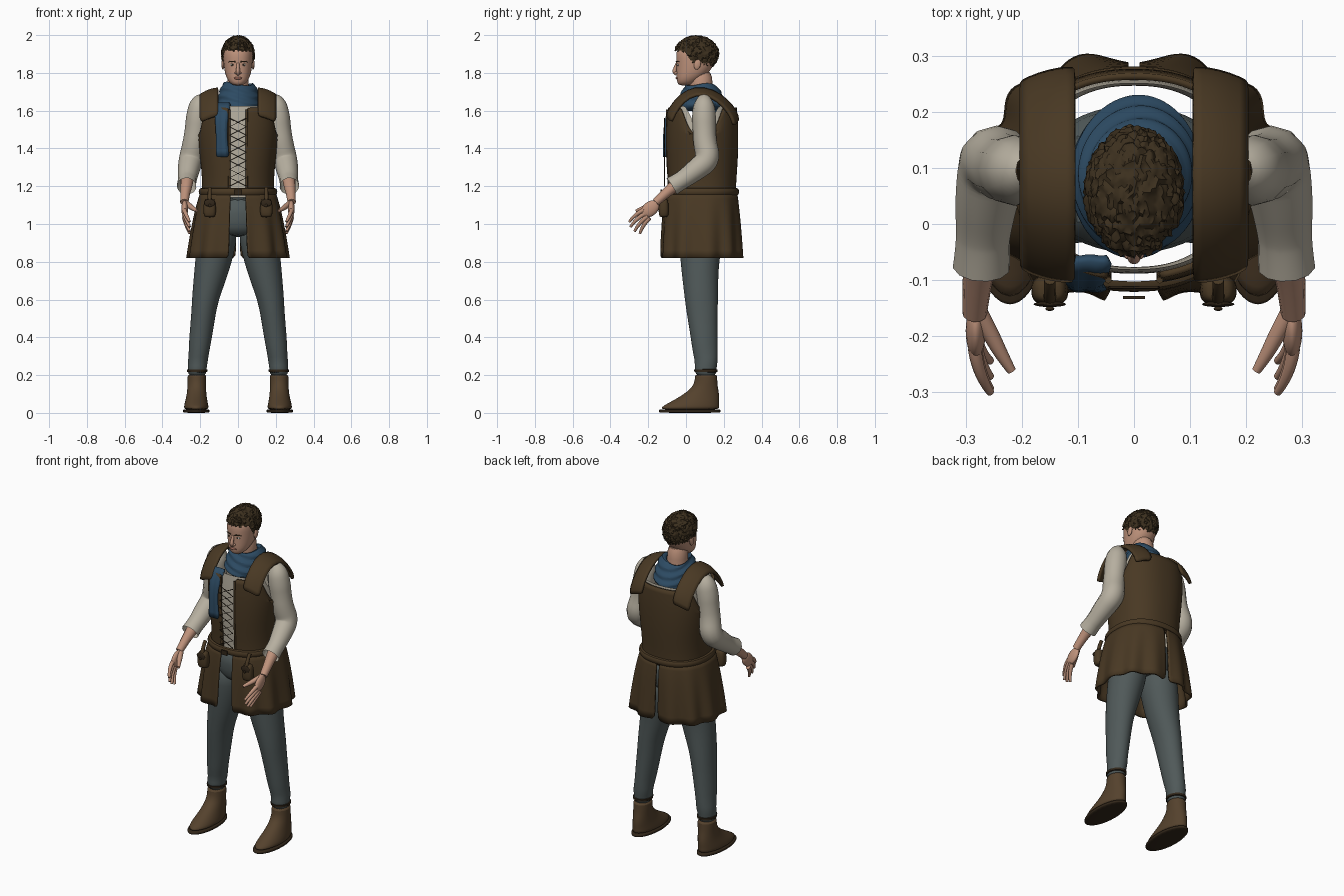
import bpy, bmesh, math, random
from mathutils import Vector, Matrix

random.seed(4)
if "Cube" in bpy.data.objects:
    bpy.data.objects.remove(bpy.data.objects["Cube"])


def material(name, *rgb):
    m = bpy.data.materials.new(name)
    m.use_nodes = True
    m.diffuse_color = (*rgb, 1)
    bsdf = m.node_tree.nodes["Principled BSDF"]
    bsdf.inputs["Base Color"].default_value = (*rgb, 1)
    bsdf.inputs["Roughness"].default_value = 0.8
    return m


LEATHER = material("brown leather", .066, .040, .017)
DARK = material("dark leather", .032, .020, .010)
BOOT = material("boot leather", .090, .054, .026)
CLOTH = material("grey trousers", .080, .100, .100)
LINEN = material("beige linen", .47, .43, .35)
SKIN = material("skin", .52, .29, .20)
BLUE = material("blue scarf", .026, .070, .125)
HAIR = material("dark brown hair", .045, .029, .013)
LIPS = material("lips", .33, .14, .10)
WHITE = material("eye white", .55, .52, .48)


def finish(name, mesh, mat, mirror=False, thick=0, sub=0):
    """Link a mesh as an object with smooth shading and modifiers."""
    ob = bpy.data.objects.new(name, mesh)
    bpy.context.scene.collection.objects.link(ob)
    mesh.materials.clear()
    mesh.materials.append(mat)
    bpy.ops.object.select_all(action='DESELECT')
    ob.select_set(True)
    bpy.context.view_layer.objects.active = ob
    bpy.ops.object.shade_smooth_by_angle(angle=math.radians(50))
    if mirror:
        ob.modifiers.new("Mirror", 'MIRROR')
    if sub:
        ob.modifiers.new("Subdivision", 'SUBSURF').levels = sub
        ob.modifiers["Subdivision"].render_levels = sub
    if thick:
        m = ob.modifiers.new("Solidify", 'SOLIDIFY')
        m.thickness, m.offset = thick, 0
    return ob


def sheet(name, rows, mat, closed=False, caps=False, **kw):
    """Skin a grid of points; closed joins each row into a ring."""
    bm = bmesh.new()
    grid = [[bm.verts.new(p) for p in row] for row in rows]
    n = len(grid[0])
    for a, b in zip(grid, grid[1:]):
        for i in range(n if closed else n - 1):
            j = (i + 1) % n
            bm.faces.new((a[i], a[j], b[j], b[i]))
    if caps:
        bm.faces.new(grid[0][::-1])
        bm.faces.new(grid[-1])
    bmesh.ops.recalc_face_normals(bm, faces=bm.faces)
    mesh = bpy.data.meshes.new(name)
    bm.to_mesh(mesh)
    bm.free()
    return finish(name, mesh, mat, **kw)


def loft(name, sections, mat, n=24, arc=None, power=2.0, warp=None, caps=True, **kw):
    """Stack horizontal superellipses (x, y, z, rx, ry); arc opens the shell."""
    rows = []
    for x, y, z, rx, ry in sections:
        row = []
        for i in range(n):
            a = math.radians(arc[0] + (arc[1] - arc[0]) * i / (n - 1)) if arc else math.tau * i / n
            c, s = math.cos(a), math.sin(a)
            p = Vector((x + rx * math.copysign(abs(c) ** (2 / power), c),
                        y + ry * math.copysign(abs(s) ** (2 / power), s), z))
            row.append(warp(p, a) if warp else p)
        rows.append(row)
    kw.setdefault("sub", 1)
    return sheet(name, rows, mat, closed=not arc, caps=caps and not arc, **kw)


def pipe(name, pts, mat, caps=True, kind='NURBS', **kw):
    """Round tube through points (x, y, z, radius)."""
    cu = bpy.data.curves.new(name, 'CURVE')
    cu.dimensions, cu.bevel_depth, cu.bevel_resolution = '3D', 1, 4
    cu.resolution_u, cu.use_fill_caps = 6, caps
    sp = cu.splines.new(kind)
    sp.points.add(len(pts) - 1)
    for q, (x, y, z, r) in zip(sp.points, pts):
        q.co, q.radius = (x, y, z, 1), r
    if kind == 'NURBS':
        sp.order_u, sp.use_endpoint_u = 3, True
    tmp = bpy.data.objects.new("tmp", cu)
    bpy.context.scene.collection.objects.link(tmp)
    bpy.context.view_layer.update()
    mesh = bpy.data.meshes.new_from_object(tmp.evaluated_get(bpy.context.evaluated_depsgraph_get()))
    bpy.data.objects.remove(tmp)
    return finish(name, mesh, mat, **kw)


def solid(name, loc, size, mat, tilt=0, box=False, **kw):
    """Ellipsoid or box with half sizes, tilted about x."""
    bm = bmesh.new()
    m = Matrix.Translation(loc) @ Matrix.Rotation(math.radians(tilt), 4, 'X') @ Matrix.Diagonal((*size, 1))
    if box:
        bmesh.ops.create_cube(bm, size=2, matrix=m)
    else:
        bmesh.ops.create_uvsphere(bm, u_segments=20, v_segments=12, radius=1, matrix=m)
    mesh = bpy.data.meshes.new(name)
    bm.to_mesh(mesh)
    bm.free()
    return finish(name, mesh, mat, **kw)


# Trousers: hips and legs
def wrinkle(p, a):
    k = .004 * math.sin(p.z * 70 + 2 * math.sin(a))
    return p + Vector((math.cos(a) * k, math.sin(a) * k, 0))


loft("trouser_hips", [(0, .08, 1.15, .17, .13), (0, .08, 1.05, .185, .135), (0, .08, .98, .18, .13),
                      (0, .08, .93, .13, .1)], CLOTH)
loft("trouser_legs", [(.1, .075, 1.02, .095, .115), (.112, .075, .9, .105, .115), (.13, .07, .8, .1, .102),
                      (.15, .075, .7, .09, .093), (.173, .083, .6, .075, .087), (.183, .085, .52, .068, .08),
                      (.198, .1, .4, .06, .072), (.207, .105, .32, .055, .066), (.213, .105, .27, .053, .06),
                      (.216, .105, .23, .05, .058), (.217, .105, .19, .046, .055)],
     CLOTH, warp=wrinkle, mirror=True)
loft("ankle_bands", [(.216, .105, z, r, r + .008) for z, r in
                     ((.215, .047), (.217, .053), (.229, .054), (.232, .047))], DARK, sub=0, mirror=True)

# Boots with thin soles
loft("boots", [(.221, .02, .015, .064, .158), (.221, .022, .03, .066, .155), (.221, .04, .052, .062, .136),
               (.22, .068, .08, .055, .11), (.219, .09, .112, .051, .084), (.218, .106, .15, .049, .06),
               (.217, .106, .2, .051, .06), (.217, .106, .203, .044, .053)], BOOT, mirror=True)
loft("boot_soles", [(.221, .02, z, .07, .165) for z in (0, .004, .016, .019)], DARK, mirror=True)


# Skirt of the tunic: two pleated halves, split at front and back
def pleat(p, a):
    k = .035 * (1.16 - p.z) * math.sin(a * 11)
    return p + Vector((math.cos(a) * k, math.sin(a) * k, 0))


loft("tunic_skirt", [(0, .08, 1.165, .195, .185), (0, .08, 1.1, .215, .197), (0, .08, 1.0, .235, .205),
                     (0, .08, .9, .25, .211), (0, .08, .82, .26, .214)], LEATHER, n=40, arc=(-82, 88.6),
     power=2.4, warp=pleat, mirror=True, thick=.012)


# Vest with armholes, front opening and shoulder straps
def armhole(p, a):
    if p.z > 1.5:
        p.z -= (p.z - 1.44) * min(1, max(0, (abs(p.x) - .17) / .035))
    return p


def chest(inset, top):
    levels = ((1.14, .192, .178), (1.2, .187, .177), (1.3, .192, .185), (1.4, .206, .19),
              (1.5, .214, .19), (1.56, .212, .187), (top, .205, .182))
    return [(0, .085, z, rx - inset, ry - inset) for z, rx, ry in levels]


loft("vest", chest(.004, 1.615), LEATHER, n=32, arc=(-80, 90), power=2.3, warp=armhole,
     mirror=True, thick=.012)
loft("shirt_body", chest(.016, 1.625), LINEN, n=32, arc=(-90, 90), power=2.3, warp=armhole, mirror=True)
pipe("vest_front_edges", [(.046, -.1 + .012 * (z == 1.2), z, .006) for z in (1.17, 1.2, 1.35, 1.5, 1.605)],
     LEATHER, mirror=True)
strap = ((-.1, 1.57), (-.085, 1.615), (-.03, 1.685), (.05, 1.725), (.14, 1.71), (.215, 1.66),
         (.268, 1.595), (.275, 1.55))
sheet("shoulder_straps", [[(.105 + .095 * t, .085 + (y - .085) * (1 - .13 * t * t), z - .035 * t * t)
                           for t in (0, .33, .67, 1)] for y, z in strap],
      LEATHER, mirror=True, thick=.014, sub=1)
for k, side in enumerate((-1, 1)):
    pipe(f"vest_lace_{k + 1}", [(side * (.044 if i % 2 else -.044), -.113, 1.2 + i * .045, .0025)
                                for i in range(9)], DARK, kind='POLY')

# Belt with buckle
loft("belt", [(0, .08, z, rx, rx - .007) for z, rx in
              ((1.15, .19), (1.15, .204), (1.17, .211), (1.19, .204), (1.19, .19))],
     LEATHER, n=40, power=2.3, caps=False)
solid("buckle_plate", (0, -.131, 1.168), (.02, .003, .014), DARK, box=True)

# Belt pouches
loft("pouches", [(.15, -.118, z, rx, ry) for z, rx, ry in
                 ((1.035, .024, .018), (1.045, .032, .026), (1.08, .035, .028), (1.125, .03, .024),
                  (1.135, .02, .016))], LEATHER, n=16, power=2.8, mirror=True)
solid("pouch_flaps", (.15, -.143, 1.112), (.029, .005, .02), DARK, mirror=True)
solid("pouch_buttons", (.15, -.151, 1.098), (.008, .004, .008), DARK, mirror=True)
pipe("pouch_loops", [(.15, -.135, 1.11, .012), (.15, -.125, 1.16, .01), (.15, -.1, 1.19, .01)],
     LEATHER, mirror=True)

# Sleeves, forearms and hands
pipe("sleeves", [(.185, .095, 1.67, .03), (.2, .095, 1.645, .055), (.211, .095, 1.57, .064),
                 (.22, .097, 1.5, .061), (.23, .1, 1.43, .062), (.25, .12, 1.34, .064),
                 (.262, .05, 1.285, .058), (.268, -.01, 1.24, .05), (.27, -.04, 1.222, .049),
                 (.272, -.075, 1.2, .052)], LINEN, caps=False, mirror=True)
pipe("forearms", [(.265, .03, 1.27, .036), (.272, -.05, 1.21, .034), (.28, -.11, 1.16, .025),
                  (.284, -.16, 1.115, .022)], SKIN, mirror=True)
solid("palms", (.282, -.19, 1.08), (.018, .055, .038), SKIN, tilt=40, mirror=True)
fingers = (("index", -.3, 1.012, 1.075), ("middle", -.294, .985, 1.058),
           ("ring", -.272, .962, 1.042), ("little", -.244, .95, 1.032))
for i, (name, y, z, root) in enumerate(fingers):
    base = -.222 + i * .01
    pipe(name + "_fingers", [(.284, base, root, .012), (.278, (base + y) / 2 - .008, (root + z) / 2 + .01, .011),
                             (.256, y, z, .007)], SKIN, mirror=True)
pipe("thumbs", [(.279, -.155, 1.112, .017), (.256, -.195, 1.095, .015), (.235, -.235, 1.08, .012),
                (.218, -.262, 1.07, .008)], SKIN, mirror=True)


# Scarf: folded cowl and hanging tail
def fold(p, a):
    k = .006 * math.sin(p.z * 150 + 3 * math.cos(a - .6))
    return p + Vector((math.cos(a) * k, math.sin(a) * k, .012 * math.sin(a * 2 + .5) - .008 * math.sin(a)))


cowl = [(0, .085, 1.6, .085, .13)]
cowl += [(.004, .085, 1.615 + t * .0125, .117 - .035 * (t / 10) ** 2, .148 - .065 * (t / 10) ** 1.2)
         for t in range(11)]
cowl += [(0, .08, 1.735, .068, .066), (0, .08, 1.69, .06, .062)]
loft("scarf_cowl", cowl, BLUE, n=36, warp=fold, caps=False)
sheet("scarf_tail", [[(-.088 + w * u + lean, y + .007 * math.cos(u * 7), z) for u in (-1, -.6, -.2, .2, .6, 1)]
                     for z, w, lean, y in ((1.64, .04, .01, -.062), (1.58, .034, 0, -.1), (1.5, .024, 0, -.112),
                                           (1.42, .027, .003, -.113), (1.355, .033, .006, -.113))],
      BLUE, thick=.016, sub=1)

# Neck and head
loft("neck", [(0, .085, 1.58, .08, .075), (0, .085, 1.66, .062, .062), (0, .08, 1.74, .056, .06),
              (0, .075, 1.82, .058, .065)], SKIN)
loft("head", [(0, -.008, 1.733, .02, .024), (0, 0, 1.743, .04, .045), (0, .012, 1.765, .057, .062),
              (0, .034, 1.795, .069, .085), (0, .048, 1.84, .076, .099), (0, .052, 1.88, .079, .105),
              (0, .055, 1.91, .08, .108), (0, .057, 1.95, .068, .09), (0, .057, 1.985, .03, .04)],
     SKIN, power=2.2)
solid("ears", (.08, .06, 1.845), (.008, .018, .028), SKIN, tilt=-12, mirror=True)
pipe("nose", [(0, -.046, 1.852, .007), (0, -.058, 1.825, .009), (0, -.062, 1.803, .013),
              (0, -.05, 1.793, .009)], SKIN)
solid("nostrils", (.011, -.053, 1.8), (.007, .01, .007), SKIN, mirror=True)
solid("lips", (0, -.047, 1.772), (.022, .008, .007), LIPS)
solid("eyes", (.03, -.042, 1.843), (.012, .006, .006), WHITE, mirror=True)
solid("pupils", (.03, -.047, 1.843), (.005, .003, .005), HAIR, mirror=True)
pipe("eyebrows", [(.013, -.052, 1.858, .003), (.03, -.05, 1.864, .004), (.05, -.037, 1.858, .002)],
     HAIR, mirror=True)

# Short curly hair: rough cap trimmed along the hairline
bm = bmesh.new()
bmesh.ops.create_icosphere(bm, subdivisions=5, radius=1)
for v in list(bm.verts):
    v.co *= 1 + random.uniform(-.06, .05)
    v.co = Vector((v.co.x * .088, .056 + v.co.y * .117, 1.9 + v.co.z * .097))
    blend = min(1, max(0, (v.co.y + .005) / .045))
    if v.co.z < 1.912 - .088 * blend + random.uniform(-.006, .006):
        bm.verts.remove(v)
hair = bpy.data.meshes.new("hair")
bm.to_mesh(hair)
bm.free()
finish("hair", hair, HAIR)
